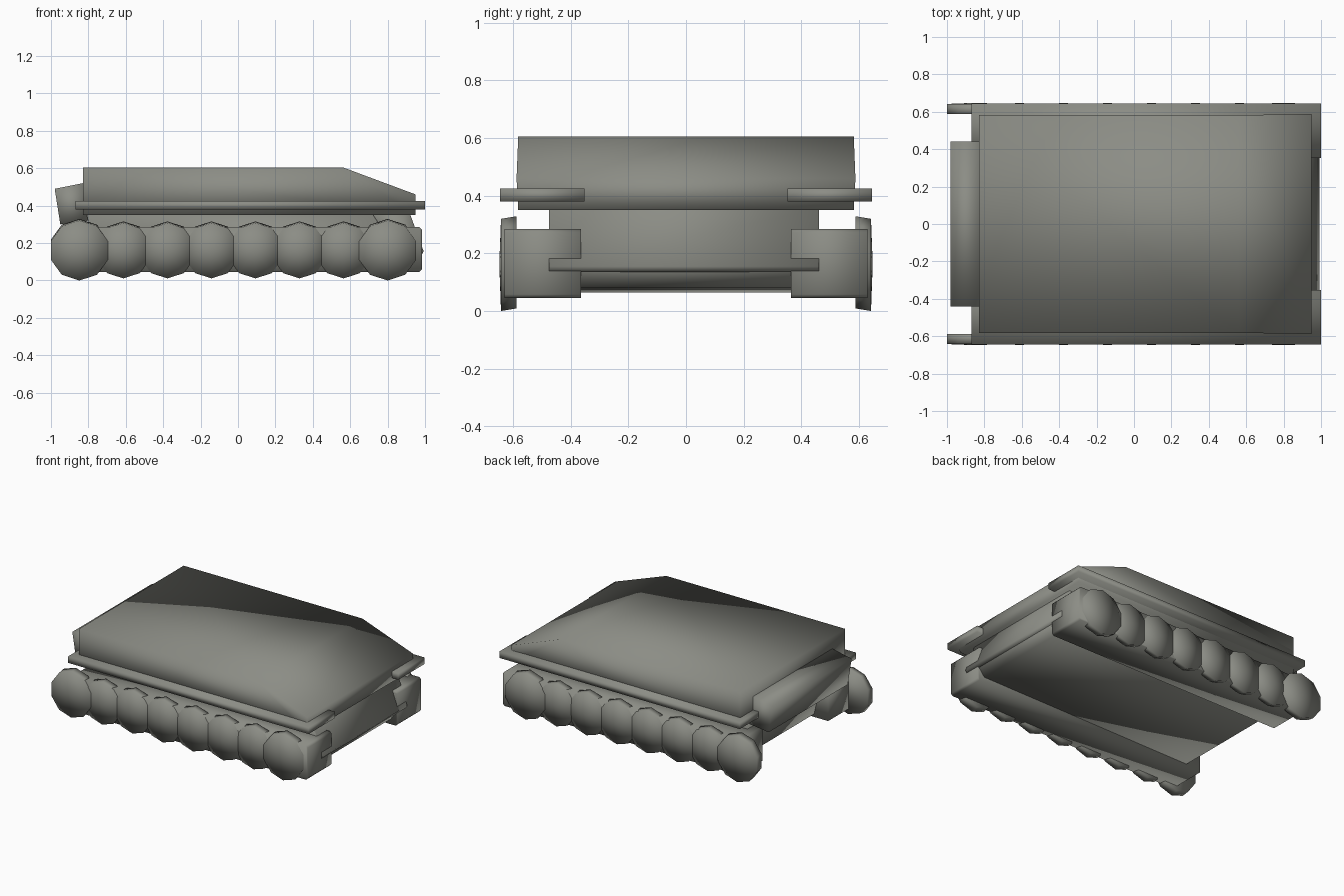
import bpy, bmesh, math

if "Cube" in bpy.data.objects:
    bpy.data.objects.remove(bpy.data.objects["Cube"])

# Dull olive-grey paint shared by every part
paint = bpy.data.materials.new("olive_grey")
paint.diffuse_color = (0.26, 0.265, 0.235, 1)
paint.use_nodes = True
paint.node_tree.nodes["Principled BSDF"].inputs["Base Color"].default_value = paint.diffuse_color


def finish(name, bm):
    """Make an object with soft shading that runs over the edges."""
    bmesh.ops.recalc_face_normals(bm, faces=bm.faces)
    for f in bm.faces:
        f.smooth = True
    me = bpy.data.meshes.new(name)
    bm.to_mesh(me)
    bm.free()
    me.materials.append(paint)
    ob = bpy.data.objects.new(name, me)
    bpy.context.collection.objects.link(ob)
    return ob


def prism(name, profile, y0, y1):
    """Extrude an (x, z) profile from y0 to y1."""
    bm = bmesh.new()
    a = [bm.verts.new((x, y0, z)) for x, z in profile]
    b = [bm.verts.new((x, y1, z)) for x, z in profile]
    n = len(profile)
    bm.faces.new(a)
    bm.faces.new(b[::-1])
    for i in range(n):
        j = (i + 1) % n
        bm.faces.new((a[i], b[i], b[j], a[j]))
    return finish(name, bm)


def wheel(name, x, z, r, side, rim, n=10):
    """Domed low-poly disc facing outward, outer rim sagging slightly."""
    bm = bmesh.new()

    def ring(y, dz):
        return [bm.verts.new((x + r * math.sin(math.tau * i / n), side * y,
                              z + dz + r * math.cos(math.tau * i / n))) for i in range(n)]
    inner, outer = ring(0.588, 0.005), ring(rim, -0.004)
    hub = bm.verts.new((x, side * 0.648, z))
    bm.faces.new(inner)
    for i in range(n):
        j = (i + 1) % n
        bm.faces.new((inner[i], inner[j], outer[j], outer[i]))
        bm.faces.new((outer[i], outer[j], hub))
    return finish(name, bm)


# Upper hull with sloped nose, sides leaning in very slightly
hull = prism("upper_hull", [(-0.83, 0.35), (0.95, 0.35), (0.95, 0.46),
                            (0.56, 0.605), (-0.83, 0.605)], -0.588, 0.588)
for v in hull.data.vertices:
    if v.co.z > 0.6 or v.co.z < 0.36:
        v.co.y *= 0.99

# Lower hull tub between the tracks
prism("lower_hull", [(-0.74, 0.065), (0.93, 0.08), (0.985, 0.15),
                     (0.915, 0.355), (-0.81, 0.355)], -0.455, 0.45)

# Slanted front plate, slightly wider than the tub
prism("front_plate", [(0.70, 0.385), (0.86, 0.135), (0.98, 0.135),
                      (0.993, 0.155), (0.92, 0.355), (0.90, 0.385)], -0.475, 0.462)

# Tilted stowage box at the rear
prism("rear_box", [(-0.98, 0.49), (-0.95, 0.30), (-0.80, 0.32), (-0.83, 0.52)],
      -0.44, 0.44)

# Fenders, tracks and road wheels on both sides
for side, tag in ((-1, "near"), (1, "far")):
    prism("fender_" + tag, [(-0.87, 0.38), (1.0, 0.38), (1.0, 0.425), (-0.87, 0.425)],
          side * 0.352, side * 0.645)
    prism("track_" + tag, [(-0.85, 0.045), (0.97, 0.045), (0.983, 0.058),
                           (0.983, 0.272), (0.97, 0.285), (-0.85, 0.285)],
          side * 0.365, side * 0.63)
    for i in range(8):
        x = -0.848 + i * 1.648 / 7
        if i in (0, 7):
            wheel(f"wheel_{tag}_{i + 1}", x, 0.164, 0.16, side, 0.642)
        else:
            wheel(f"wheel_{tag}_{i + 1}", x, 0.163, 0.148, side, 0.634)
